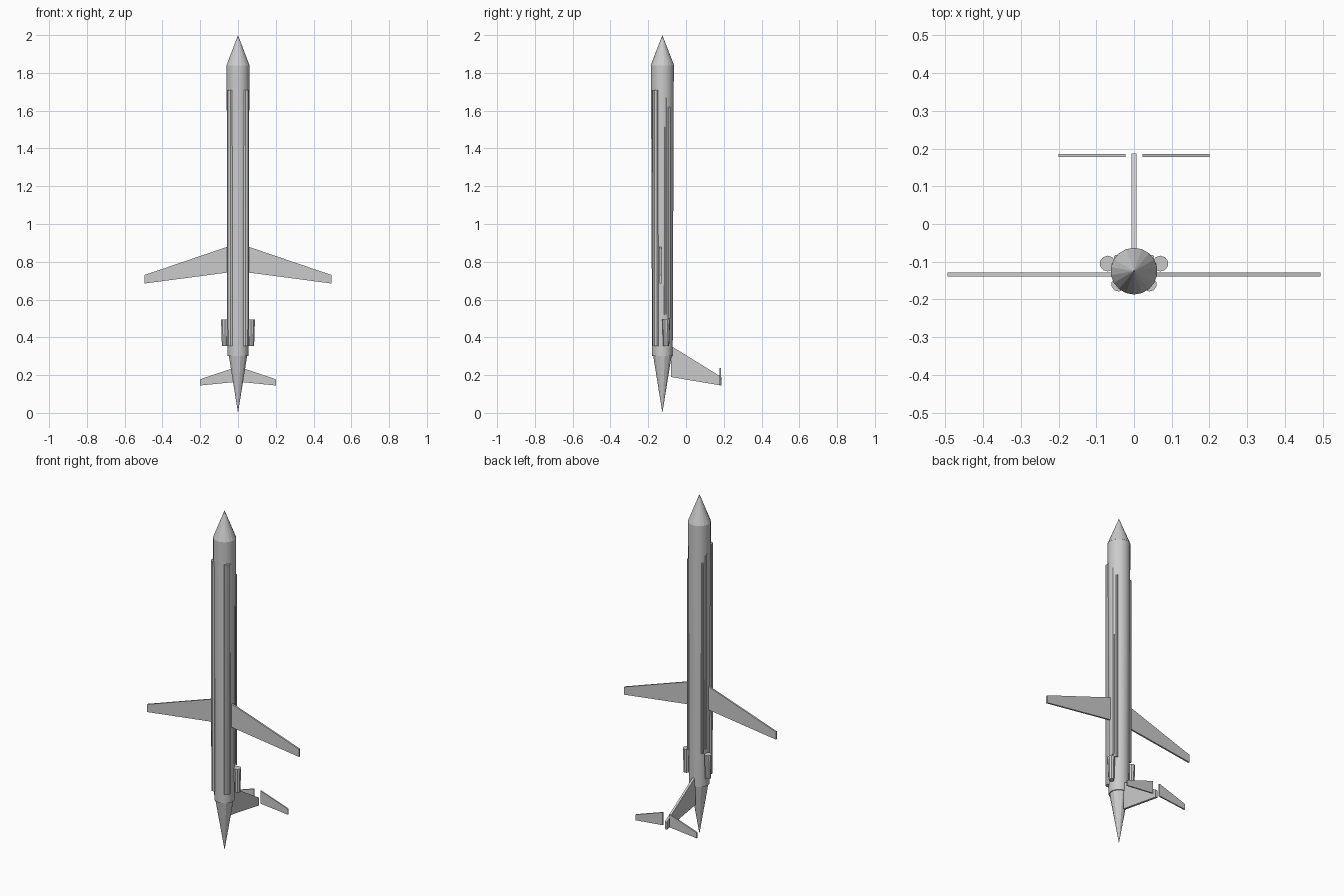
import bpy, bmesh, math
from mathutils import Vector

cube = bpy.data.objects.get("Cube")
if cube:
    bpy.data.objects.remove(cube, do_unlink=True)

grey = bpy.data.materials.new("light grey")
grey.use_nodes = True
GREY = (0.6, 0.6, 0.6, 1)
grey.diffuse_color = GREY
grey.node_tree.nodes["Principled BSDF"].inputs["Base Color"].default_value = GREY

CY = -0.125  # fuselage axis in y


def finish(name, bm, smooth=False):
    bmesh.ops.recalc_face_normals(bm, faces=bm.faces)
    mesh = bpy.data.meshes.new(name)
    bm.to_mesh(mesh)
    bm.free()
    mesh.materials.append(grey)
    ob = bpy.data.objects.new(name, mesh)
    bpy.context.collection.objects.link(ob)
    if smooth:
        bpy.ops.object.select_all(action="DESELECT")
        ob.select_set(True)
        bpy.context.view_layer.objects.active = ob
        bpy.ops.object.shade_smooth_by_angle(angle=math.radians(25))
    return ob


def tube(name, x, y, sections, sides, squash=1.0, smooth=False):
    """Stack of rings (z, radius) around a vertical axis; radius 0 is a point."""
    bm = bmesh.new()
    rings = []
    for z, r in sections:
        if r == 0:
            rings.append([bm.verts.new((x, y, z))] * sides)
            continue
        angles = [math.tau * (i + 0.5) / sides for i in range(sides)]
        rings.append([bm.verts.new((x + r * math.cos(a), y + squash * r * math.sin(a), z))
                      for a in angles])
    for low, high in zip(rings, rings[1:]):
        for i in range(sides):
            j = (i + 1) % sides
            corners = list(dict.fromkeys((low[i], low[j], high[j], high[i])))
            bm.faces.new(corners)
    for ring in (rings[0], rings[-1]):
        if ring[0] != ring[1]:
            bm.faces.new(ring)
    return finish(name, bm, smooth)


def plate(name, outline, thickness):
    """Flat panel extruded symmetrically from a planar outline."""
    bm = bmesh.new()
    points = [Vector(p) for p in outline]
    normal = (points[1] - points[0]).cross(points[2] - points[0]).normalized()
    face = bm.faces.new([bm.verts.new(p - normal * thickness / 2) for p in points])
    extruded = bmesh.ops.extrude_face_region(bm, geom=[face])
    moved = [g for g in extruded["geom"] if isinstance(g, bmesh.types.BMVert)]
    bmesh.ops.translate(bm, verts=moved, vec=normal * thickness)
    return finish(name, bm)


# Fuselage with its two cones
tube("fuselage", 0, CY, [(0.3, 0.055), (1.84, 0.061)], 24, smooth=True)
tube("nose_cone", 0, CY, [(1.84, 0.062), (2.0, 0)], 18)
tube("tail_cone", 0, CY, [(0, 0), (0.3, 0.05)], 12)

# Fin
plate("tail_fin", [(0, -0.08, 0.355), (0, 0.187, 0.19), (0, 0.187, 0.145), (0, -0.08, 0.19)], 0.013)

# Mirrored parts
for side, s in (("left", 1), ("right", -1)):
    plate(side + "_wing", [(s * 0.04, -0.134, 0.885), (s * 0.495, -0.134, 0.73),
                           (s * 0.495, -0.134, 0.685), (s * 0.04, -0.134, 0.745)], 0.01)
    plate(side + "_tailplane", [(s * 0.022, 0.182, 0.238), (s * 0.2, 0.182, 0.178),
                                (s * 0.2, 0.182, 0.145), (s * 0.022, 0.182, 0.163)], 0.008)
    tube(side + "_engine", s * 0.07, -0.105, [(0.355, 0.016), (0.495, 0.021)], 10)
    # Long fairings along the flanks
    tube(side + "_belly_fairing", s * 0.041, -0.16, [(0.355, 0.018), (1.71, 0.019)], 10)
    tube(side + "_middle_rail", s * 0.052, -0.108, [(0.52, 0.008), (1.67, 0.008)], 8)
    tube(side + "_upper_rail", s * 0.046, -0.089, [(0.5, 0.008), (1.62, 0.008)], 8)
